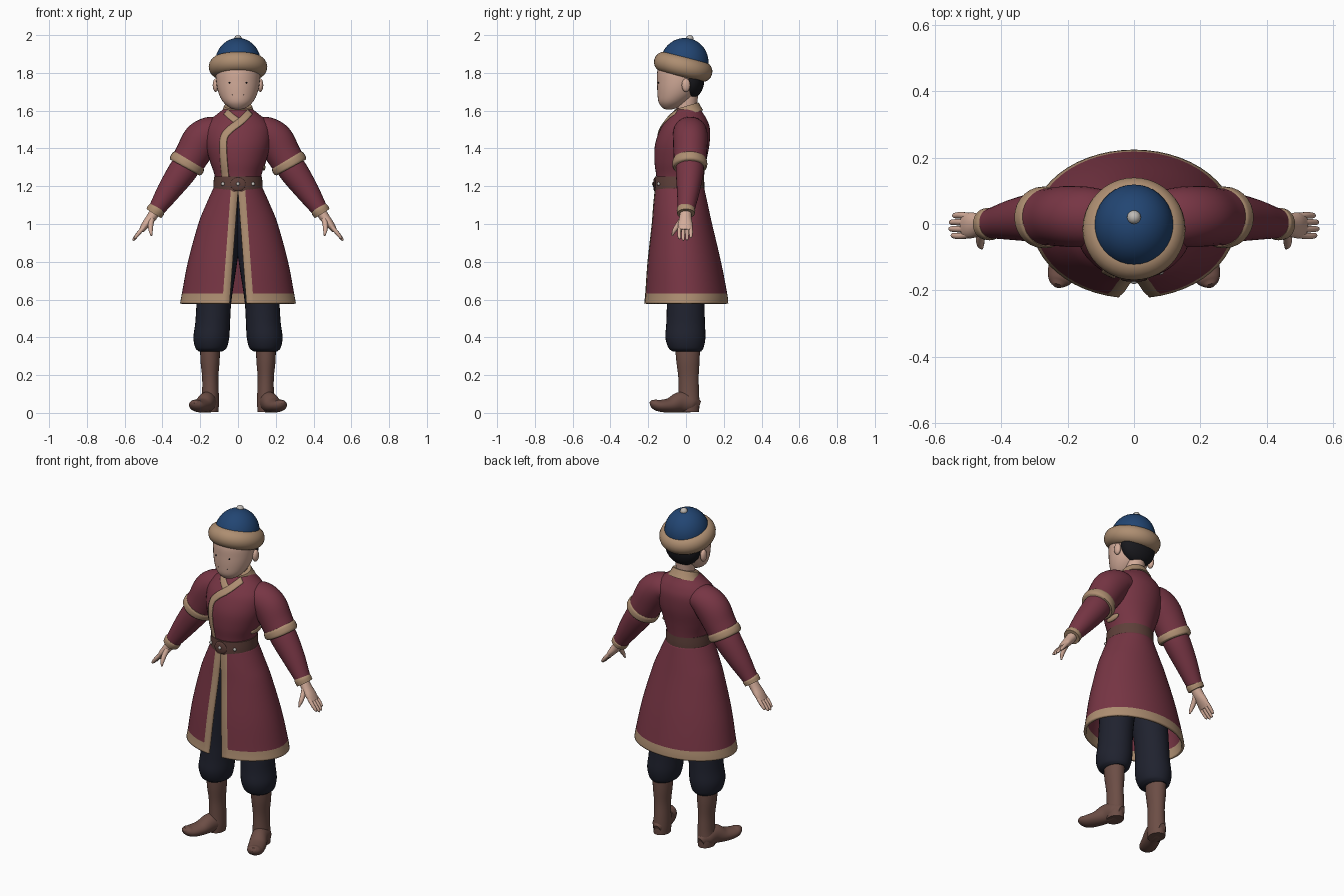
import bpy, bmesh, math
from mathutils import Vector

cube = bpy.data.objects.get("Cube")
if cube:
    bpy.data.objects.remove(cube)


def material(name, r, g, b):
    m = bpy.data.materials.new(name)
    m.use_nodes = True
    m.diffuse_color = (r, g, b, 1)
    bsdf = m.node_tree.nodes["Principled BSDF"]
    bsdf.inputs["Base Color"].default_value = (r, g, b, 1)
    bsdf.inputs["Roughness"].default_value = 0.8
    return m


MAROON = material("maroon cloth", .185, .036, .058)
BEIGE = material("beige trim", .42, .27, .165)
SKIN = material("skin", .65, .41, .32)
BLUE = material("blue felt", .016, .06, .17)
NAVY = material("dark trousers", .014, .016, .028)
BOOT = material("boot leather", .15, .075, .06)
BELT = material("belt leather", .11, .05, .041)
HAIR = material("black hair", .009, .009, .012)
METAL = material("pale metal", .52, .49, .46)
parts = []


def finish(name, bm, mats, mirror=False):
    bmesh.ops.recalc_face_normals(bm, faces=bm.faces)
    me = bpy.data.meshes.new(name)
    bm.to_mesh(me)
    bm.free()
    for m in mats:
        me.materials.append(m)
    ob = bpy.data.objects.new(name, me)
    bpy.context.collection.objects.link(ob)
    if mirror:
        ob.modifiers.new("mirror", 'MIRROR')
    parts.append(ob)
    return ob


def smooth_path(pts, sub=5):
    """Catmull-Rom interpolation of equal-length tuples."""
    pts = [Vector(p) for p in pts]
    ext = [pts[0] * 2 - pts[1]] + pts + [pts[-1] * 2 - pts[-2]]
    out = []
    for i in range(1, len(ext) - 2):
        a, b, c, d = ext[i - 1:i + 3]
        for k in range(sub):
            t = k / sub
            out.append(b + ((c - a) * t + (a * 2 - b * 5 + c * 4 - d) * t * t
                            + (b * 3 - a - c * 3 + d) * t ** 3) * .5)
    return out + [pts[-1]]


def loft(name, stations, mat, axis=None, ref=(0, 1, 0), sides=28, mirror=False):
    """Skin ellipses (x, y, z, radius across, radius along ref)."""
    st = smooth_path(stations)
    bm = bmesh.new()
    rings = []
    for i, s in enumerate(st):
        c = Vector(s[:3])
        t = Vector(axis) if axis else (Vector(st[min(i + 1, len(st) - 1)][:3])
                                       - Vector(st[max(i - 1, 0)][:3]))
        t.normalize()
        b = Vector(ref)
        b = (b - t * b.dot(t)).normalized()
        a = b.cross(t)
        angles = [math.tau * k / sides for k in range(sides)]
        rings.append([bm.verts.new(c + a * s[3] * math.cos(w) + b * s[4] * math.sin(w))
                      for w in angles])
    for r, q in zip(rings, rings[1:]):
        for k in range(sides):
            n = (k + 1) % sides
            bm.faces.new((r[k], r[n], q[n], q[k]))
    bm.faces.new(rings[0])
    bm.faces.new(rings[-1])
    return finish(name, bm, [mat], mirror)


def ball(name, loc, size, mat, tilt=0, mirror=False, seg=28):
    bm = bmesh.new()
    bmesh.ops.create_uvsphere(bm, u_segments=seg, v_segments=seg // 2, radius=1)
    c, s = math.cos(tilt), math.sin(tilt)
    for v in bm.verts:
        x, y, z = (v.co[i] * size[i] for i in range(3))
        v.co = (loc[0] + x, loc[1] + y * c - z * s, loc[2] + y * s + z * c)
    return finish(name, bm, [mat], mirror)


UP = (0, 0, 1)

# Coat body
torso = [(0, -.033, 1.16, .115, .12), (0, -.031, 1.25, .122, .126),
         (0, -.03, 1.33, .148, .137), (0, -.02, 1.42, .172, .144),
         (0, -.005, 1.5, .175, .132), (0, .004, 1.55, .148, .108),
         (0, .008, 1.59, .1, .08), (0, .012, 1.615, .07, .06)]
loft("coat_body", torso, MAROON, UP, sides=40)


def chest_y(x, z):
    rows = smooth_path(torso)
    s = min(rows, key=lambda r: abs(r[2] - z))
    i = min(max(1, rows.index(s)), len(rows) - 2)
    lo, hi = (rows[i], rows[i + 1]) if z > s[2] else (rows[i - 1], rows[i])
    f = min(1, max(0, (z - lo[2]) / (hi[2] - lo[2])))
    s = lo.lerp(hi, f)
    return s[1] - s[4] * math.sqrt(max(.02, 1 - (x / s[3]) ** 2))


def chest_strip(name, path, half, lift):
    """Flat trim that follows the chest."""
    pts = smooth_path(path, 10)
    bm = bmesh.new()
    rows = []
    for i, p in enumerate(pts):
        d = (pts[min(i + 1, len(pts) - 1)] - pts[max(i - 1, 0)]).normalized()
        row = []
        for k in range(5):
            w = (k / 2 - 1) * half
            x, z = p[0] - d[1] * w, p[1] + d[0] * w
            row.append(bm.verts.new((x, chest_y(x, z) - lift, z)))
        rows.append(row)
    for r, q in zip(rows, rows[1:]):
        for k in range(4):
            bm.faces.new((r[k], r[k + 1], q[k + 1], q[k]))
    finish(name, bm, [BEIGE]).modifiers.new("solid", 'SOLIDIFY').thickness = .008


chest_strip("inner_lapel_trim", [(-.065, 1.595), (-.03, 1.565), (.02, 1.53)], .017, .004)
chest_strip("outer_lapel_trim", [(.065, 1.595), (.02, 1.55), (-.05, 1.495), (-.077, 1.45),
                                 (-.078, 1.36), (-.066, 1.22)], .018, .007)
loft("collar", [(0, .008, 1.578, .098, .086), (0, .008, 1.6, .084, .074),
                (0, .003, 1.625, .074, .066)], BEIGE, (0, -.3, 1))
ball("side_fastening", (.135, -.02, 1.3), (.01, .05, .018), BEIGE)

# Open-fronted skirt: first and last columns and bottom rows are trim
skirt = smooth_path([(1.2, .118, -.035, .122), (1.1, .163, -.029, .138), (1.0, .203, -.022, .153),
                     (.8, .258, -.01, .188), (.632, .29, 0, .211), (.578, .3, 0, .217)])
bm = bmesh.new()
rows, cols = [], 48
for z, rx, cy, ry in skirt:
    gap = max(0, 1.17 - z) * .075
    start, trim = math.asin(gap / rx), .038 / rx
    inner = start + trim
    angles = [start] + [inner + (math.tau - 2 * inner) * k / cols
                        for k in range(cols + 1)] + [math.tau - start]
    rows.append([bm.verts.new((rx * math.sin(w), cy - ry * math.cos(w), z)) for w in angles])
for i, (r, q) in enumerate(zip(rows, rows[1:])):
    for k in range(cols + 2):
        f = bm.faces.new((r[k], r[k + 1], q[k + 1], q[k]))
        f.material_index = int(k in (0, cols + 1) or i >= len(rows) - 6)
solid = finish("coat_skirt", bm, [MAROON, BEIGE]).modifiers.new("solid", 'SOLIDIFY')
solid.thickness, solid.offset = .014, 0

# Belt and studs
loft("belt", [(0, -.035, 1.168, .131, .131), (0, -.035, 1.21, .13, .132),
              (0, -.035, 1.252, .127, .13)], BELT, UP, sides=40)
ball("buckle_plate", (0, -.166, 1.21), (.04, .008, .036), BELT)
for x in (-.08, 0, .08):
    ball("belt_stud", (x, -.037 - .132 * math.sqrt(1 - (x / .13) ** 2) - .004, 1.212),
         (.01, .008, .01), METAL, seg=12)

# Arms
loft("upper_sleeve", [(.08, .02, 1.49, .06, .08), (.14, .022, 1.485, .085, .09),
                      (.195, .023, 1.443, .098, .092), (.24, .022, 1.37, .092, .088),
                      (.275, .02, 1.31, .088, .085)], MAROON, mirror=True)
loft("sleeve_trim", [(.258, .02, 1.338, .09, .088), (.264, .02, 1.328, .096, .092),
                     (.276, .02, 1.308, .096, .092), (.281, .02, 1.299, .088, .086)],
     BEIGE, mirror=True)
loft("lower_sleeve", [(.24, .02, 1.36, .07, .07), (.29, .02, 1.285, .076, .074),
                      (.36, .013, 1.185, .064, .062), (.41, .005, 1.11, .05, .05),
                      (.44, 0, 1.065, .041, .043)], MAROON, mirror=True)
loft("cuff", [(.428, .001, 1.084, .044, .046), (.434, 0, 1.074, .048, .049),
              (.446, 0, 1.055, .046, .047)], BEIGE, mirror=True)

# Hands
loft("palm", [(.435, 0, 1.07, .028, .03), (.462, -.003, 1.03, .026, .033),
              (.49, -.004, .995, .021, .039), (.512, -.005, .965, .014, .036)],
     SKIN, sides=20, mirror=True)
for i, reach in enumerate((.88, 1, .97, .8)):
    y = -.033 + i * .019
    loft("finger", [(.498, y, .983, .011, .0105), (.498 + .03 * reach, y * 1.1, .983 - .034 * reach, .0105, .01),
                    (.498 + .052 * reach, y * 1.05, .983 - .062 * reach, .008, .008),
                    (.498 + .057 * reach, y, .983 - .071 * reach, .003, .003)],
         SKIN, sides=10, mirror=True)
loft("thumb", [(.455, -.012, 1.035, .016, .018), (.462, -.042, .995, .014, .014),
               (.462, -.062, .965, .011, .011), (.458, -.073, .938, .004, .004)],
     SKIN, sides=12, mirror=True)

# Legs
loft("trouser_leg", [(.145, .005, .325, .062, .075), (.143, 0, .345, .083, .093),
                     (.141, -.003, .4, .095, .106), (.134, -.002, .48, .092, .102),
                     (.126, -.002, .6, .092, .1), (.103, -.005, .8, .099, .105),
                     (.07, -.015, 1.0, .09, .105), (.05, -.03, 1.15, .05, .09)],
     NAVY, UP, mirror=True)
loft("boot_shaft", [(.148, .008, .36, .052, .066), (.148, .01, .28, .051, .062),
                    (.147, .013, .19, .043, .054), (.146, .015, .11, .044, .054),
                    (.148, .015, .05, .047, .056), (.148, .015, .004, .044, .054)],
     BOOT, UP, mirror=True)
loft("boot_foot", [(.145, .068, .036, .02, .028), (.15, .03, .05, .046, .049),
                   (.166, -.03, .056, .047, .055), (.19, -.085, .04, .049, .039),
                   (.214, -.14, .038, .046, .031), (.226, -.17, .049, .034, .024),
                   (.231, -.186, .06, .014, .01)], BOOT, ref=UP, mirror=True)

# Head
loft("neck", [(0, -.002, 1.53, .055, .055), (0, .002, 1.6, .05, .052),
              (0, .012, 1.7, .055, .055)], SKIN, UP)
loft("head", [(0, -.09, 1.607, .018, .018), (0, -.084, 1.617, .045, .042),
              (0, -.07, 1.645, .078, .075), (0, -.05, 1.69, .102, .101),
              (0, -.036, 1.75, .115, .117), (0, -.03, 1.82, .115, .12),
              (0, -.02, 1.88, .095, .1)], SKIN, UP, sides=36)
ball("hair", (0, .03, 1.765), (.109, .067, .1), HAIR)
ball("ear", (.118, 0, 1.735), (.016, .023, .036), SKIN, mirror=True, seg=16)
ball("eye", (.045, -.146, 1.748), (.0045, .004, .0045), HAIR, mirror=True, seg=8)
ball("mouth_corner", (.03, -.143, 1.682), (.0035, .004, .0035), HAIR, mirror=True, seg=8)

# Hat
TILT = -.25
ball("hat_crown", (0, -.008, 1.855), (.121, .127, .13), BLUE, TILT, seg=36)
ball("hat_finial", (0, .02, 1.979), (.021, .021, .021), METAL, seg=16)
bpy.ops.mesh.primitive_torus_add(location=(0, -.015, 1.832), rotation=(TILT, 0, 0),
                                 major_radius=.103, minor_radius=.052,
                                 major_segments=40, minor_segments=18)
brim = bpy.context.object
brim.name = "hat_fur_brim"
brim.scale = (1, 1.02, 1.05)
brim.data.materials.append(BEIGE)
parts.append(brim)

# Smooth shading with crisp edges
bpy.ops.object.select_all(action='DESELECT')
for ob in parts:
    ob.select_set(True)
bpy.context.view_layer.objects.active = brim
bpy.ops.object.shade_smooth_by_angle(angle=math.radians(50))
